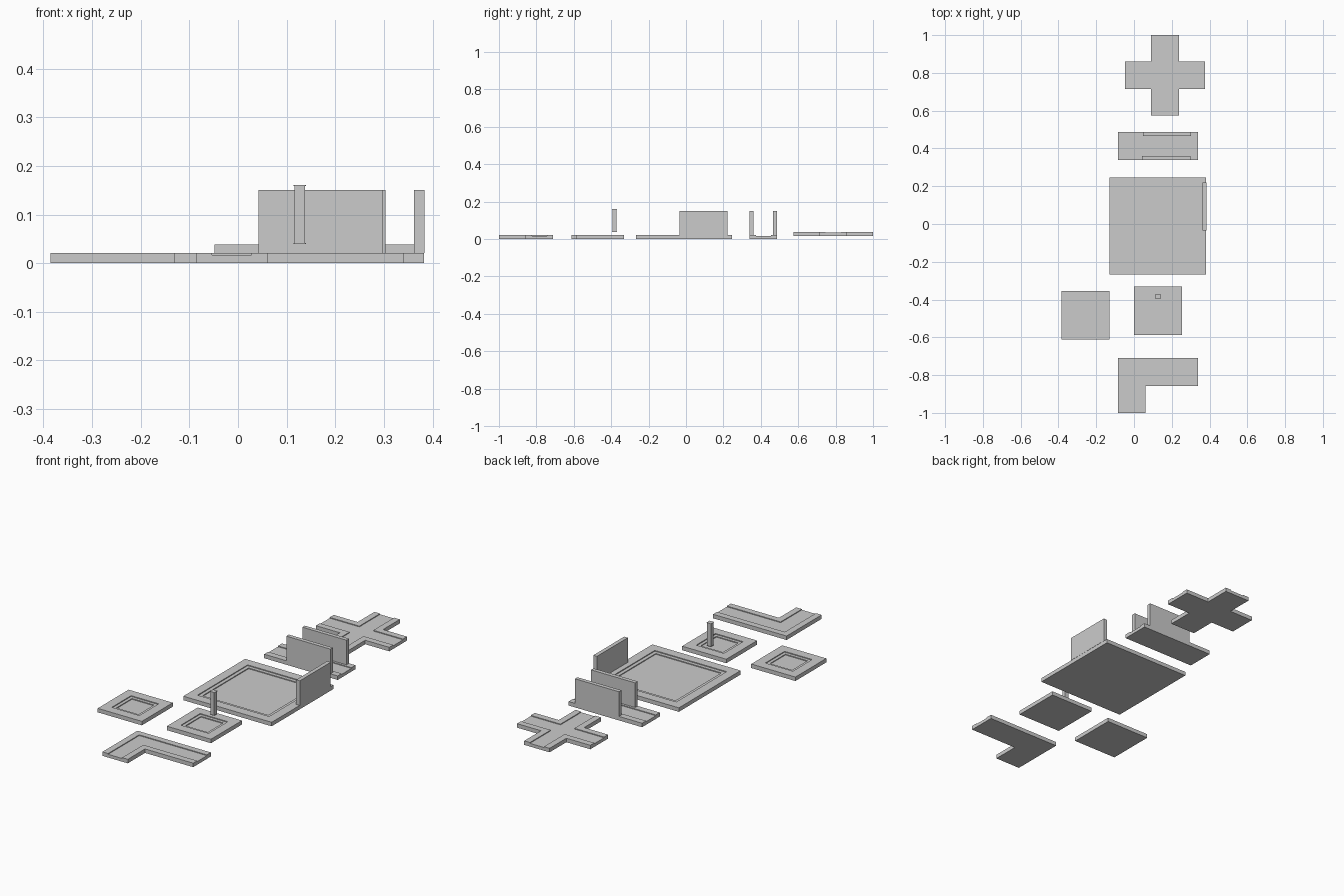
import bpy, bmesh, math

if "Cube" in bpy.data.objects:
    bpy.data.objects.remove(bpy.data.objects["Cube"])

LEVEL = {'R': 0.021, 's': 0.0165, 'f': 0.012, 'c': 0.0168, '.': 0.0}


def tile(name, xs, ys, rows, z0=0.0):
    """Floor tile from a map of height letters; rows run from front to back."""
    bm = bmesh.new()

    def h(i, j):
        if 0 <= j < len(rows) and 0 <= i < len(rows[0]):
            return LEVEL[rows[j][i]]
        return 0.0

    def quad(*pts):
        bm.faces.new([bm.verts.new((x, y, z + z0)) for x, y, z in pts])

    for j in range(len(ys) - 1):
        for i in range(len(xs) - 1):
            t = h(i, j)
            if t == 0:
                continue
            a, b, c, d = xs[i], xs[i + 1], ys[j], ys[j + 1]
            quad((a, c, t), (b, c, t), (b, d, t), (a, d, t))
            quad((a, c, 0), (a, d, 0), (b, d, 0), (b, c, 0))
            # risers down to any lower neighbour
            for di, dj, p, q in ((0, -1, (a, c), (b, c)), (1, 0, (b, c), (b, d)),
                                 (0, 1, (b, d), (a, d)), (-1, 0, (a, d), (a, c))):
                n = h(i + di, j + dj)
                if n < t:
                    quad((*p, n), (*q, n), (*q, t), (*p, t))
    bmesh.ops.remove_doubles(bm, verts=bm.verts, dist=1e-5)
    bmesh.ops.dissolve_limit(bm, angle_limit=math.radians(1), verts=bm.verts, edges=bm.edges)
    return finish(name, bm)


def finish(name, bm):
    me = bpy.data.meshes.new(name)
    bm.to_mesh(me)
    bm.free()
    ob = bpy.data.objects.new(name, me)
    bpy.context.collection.objects.link(ob)
    return ob


def box(name, *spans):
    """Box objects; each span is (x0, x1, y0, y1, z0, z1)."""
    bm = bmesh.new()
    for x0, x1, y0, y1, z0, z1 in spans:
        for v in bmesh.ops.create_cube(bm, size=1)['verts']:
            v.co = (x0 + (x1 - x0) * (v.co.x + .5),
                    y0 + (y1 - y0) * (v.co.y + .5),
                    z0 + (z1 - z0) * (v.co.z + .5))
    return finish(name, bm)


def room(name, x, y, size, rim, step):
    """Square room with a rim and two steps down."""
    offs = [0, rim, step, size - step, size - rim, size]
    rows = ["RRRRR", "RsssR", "RsfsR", "RsssR", "RRRRR"]
    tile(name, [x + o for o in offs], [y + o for o in offs], rows)


# rooms
room("large_room_floor", -0.13, -0.267, 0.512, 0.048, 0.066)
room("small_room_floor_right", -0.001, -0.588, 0.256, 0.048, 0.064)
room("small_room_floor_left", -0.385, -0.612, 0.256, 0.048, 0.064)

# corridors with a sunken channel
tile("corner_corridor", [-.086, -.053, .028, .061, .34],
     [-1, -.857, -.824, -.743, -.71],
     ["RcR.", "RcRR", "Rccc", "RRRR"])
tile("straight_corridor", [-.086, .34], [.34, .373, .454, .487], ["R", "c", "R"])
tile("cross_corridor", [-.048, .091, .124, .205, .238, .377],
     [.575, .714, .747, .828, .861, 1.0],
     [".RcR.", "RRcRR", "ccccc", "RRcRR", ".RcR."], 0.017)

# upright walls
box("corridor_wall_front", (.042, .298, .34, .361, .021, .15))
box("corridor_wall_back", (.047, .303, .466, .487, .021, .15))
box("room_wall", (.362, .383, -.035, .221, .021, .15))

# square pillar with thin end plates
cx, cy = .127, -.383
spans = []
for r, z0, z1 in ((.013, .039, .041), (.011, .041, .159), (.013, .159, .161)):
    spans.append((cx - r, cx + r, cy - r, cy + r, z0, z1))
box("pillar", *spans)
